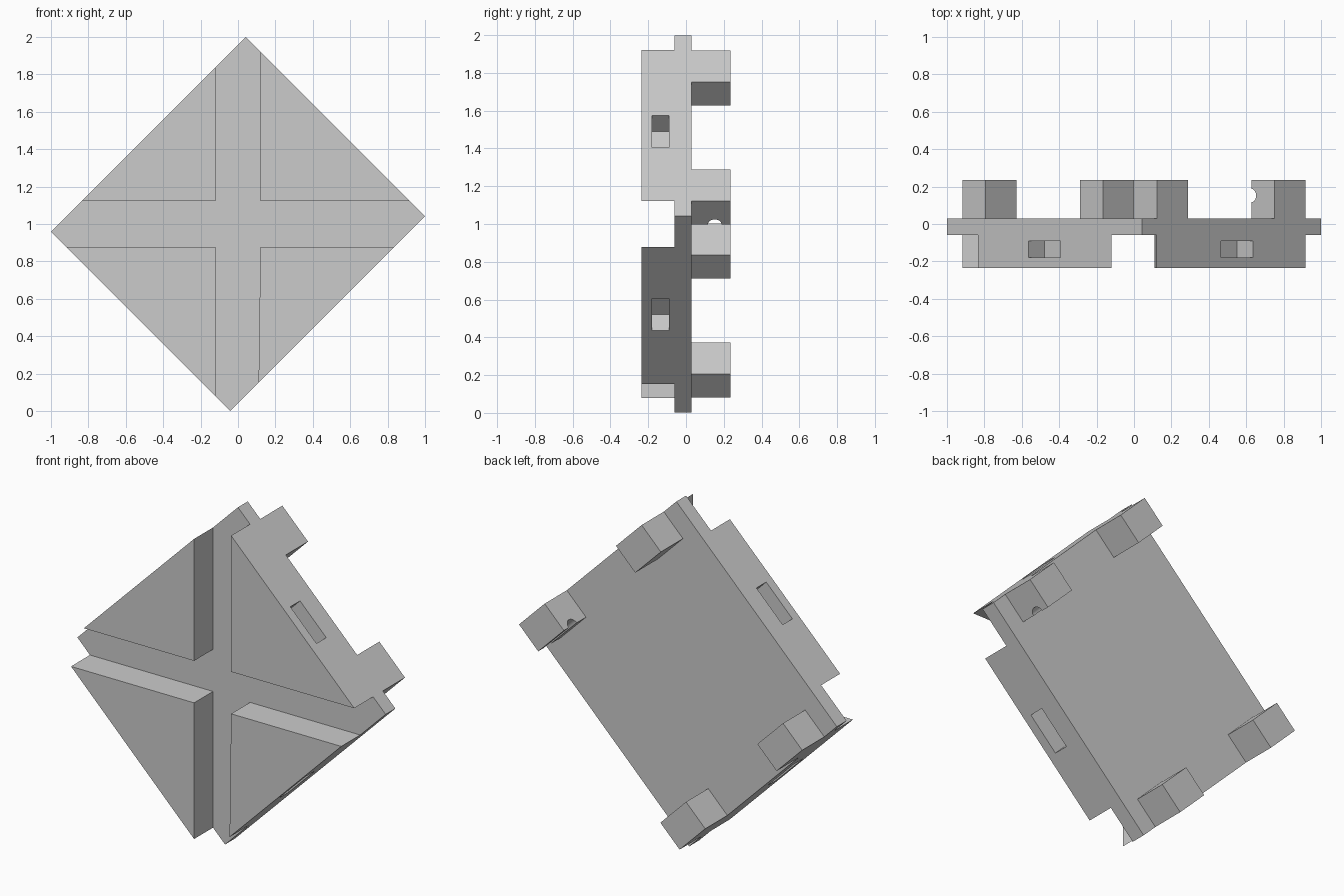
import bpy, bmesh, math
from mathutils import Vector, Matrix

cube = bpy.data.objects.get("Cube")
if cube:
    bpy.data.objects.remove(cube, do_unlink=True)

grey = bpy.data.materials.new("plain grey")
grey.use_nodes = True
grey.diffuse_color = (0.6, 0.6, 0.6, 1)
grey.node_tree.nodes["Principled BSDF"].inputs["Base Color"].default_value = (0.6, 0.6, 0.6, 1)

U = Vector((1, 0, -1)).normalized()    # along the upper right edge
V = Vector((1, 0, 1)).normalized()     # out through the upper right edge
CENTRE = Vector((0, 0, 1))
HALF_U, HALF_V = 0.677, 0.736
FRONT, STEP, REAR, TAB = -0.235, -0.06, 0.03, 0.235
GAP = 0.12


def at(u, v, y=0.0):
    """Point in the frame of the tilted plate."""
    return CENTRE + U * u + V * v + Vector((0, y, 0))


def finish(name, bm):
    bmesh.ops.recalc_face_normals(bm, faces=bm.faces)
    mesh = bpy.data.meshes.new(name)
    bm.to_mesh(mesh)
    bm.free()
    mesh.materials.append(grey)
    obj = bpy.data.objects.new(name, mesh)
    bpy.context.collection.objects.link(obj)
    return obj


def prism(name, outline, y0, y1):
    """Extrude an outline of points from depth y0 to y1."""
    bm = bmesh.new()
    face = bm.faces.new([bm.verts.new((p[0], y0, p[2])) for p in outline])
    extruded = bmesh.ops.extrude_face_region(bm, geom=[face])["geom"]
    bmesh.ops.translate(bm, vec=(0, y1 - y0, 0),
                        verts=[g for g in extruded if isinstance(g, bmesh.types.BMVert)])
    return finish(name, bm)


def tilted_box(name, u0, u1, v0, v1, y0, y1):
    return prism(name, [at(u0, v0), at(u1, v0), at(u1, v1), at(u0, v1)], y0, y1)


def carve(obj, cutter):
    cutter.hide_render = True
    mod = obj.modifiers.new("cut", 'BOOLEAN')
    mod.operation, mod.solver, mod.object = 'DIFFERENCE', 'EXACT', cutter
    bpy.context.view_layer.objects.active = obj
    bpy.ops.object.modifier_apply(modifier=mod.name)
    bpy.data.objects.remove(cutter, do_unlink=True)


# Base plate
tilted_box("base_plate", -HALF_U, HALF_U, -HALF_V, HALF_V, STEP, REAR)

# Four triangular front blocks, each with a slot in its outer edge
DEPTH, SLOT = 0.12, 0.12
for side, sx in (("right", -1), ("left", 1)):
    for level, sz in (("upper", 1), ("lower", -1)):
        reach = math.sqrt(2) * (HALF_V if sx == sz else HALF_U)
        x, z = sx * GAP, sz * (GAP + 0.003)
        tip_x = 0.11 if (sx, sz) == (1, -1) else x
        outline = [Vector((x, 0, 1 + z)),
                   Vector((tip_x, 0, 1 + sz * (reach - abs(tip_x)))),
                   Vector((sx * (reach - abs(z)), 0, 1 + z))]
        block = prism(f"{level}_{side}_block", outline, FRONT, STEP)
        if sx == sz:
            mid, edge = sx * 0.042, sx * HALF_V
            span = (mid - SLOT, mid + SLOT, edge - sx * DEPTH, edge + sx * 0.1)
        else:
            edge = sx * HALF_U
            span = (edge - sx * DEPTH, edge + sx * 0.1, -SLOT, SLOT)
        carve(block, tilted_box("slot_cutter", *span, -0.18, -0.09))

# Four rear tabs, each with a round groove along its inner face
for side, sv in (("left", 1), ("right", -1)):
    for level, su in (("upper", -1), ("lower", 1)):
        inner = sv * 0.56
        tab = tilted_box(f"{level}_{side}_tab", su * 0.327, su * 0.562,
                         inner, sv * HALF_V, REAR, TAB)
        bm = bmesh.new()
        bmesh.ops.create_cone(bm, segments=32, radius1=0.036, radius2=0.036,
                              depth=0.4, cap_ends=True)
        bm.transform(Matrix.Translation(at(su * 0.445, inner, 0.152))
                     @ U.to_track_quat('Z', 'Y').to_matrix().to_4x4())
        carve(tab, finish("groove_cutter", bm))
        bpy.ops.object.select_all(action='DESELECT')
        tab.select_set(True)
        bpy.context.view_layer.objects.active = tab
        bpy.ops.object.shade_smooth_by_angle(angle=math.radians(30))
